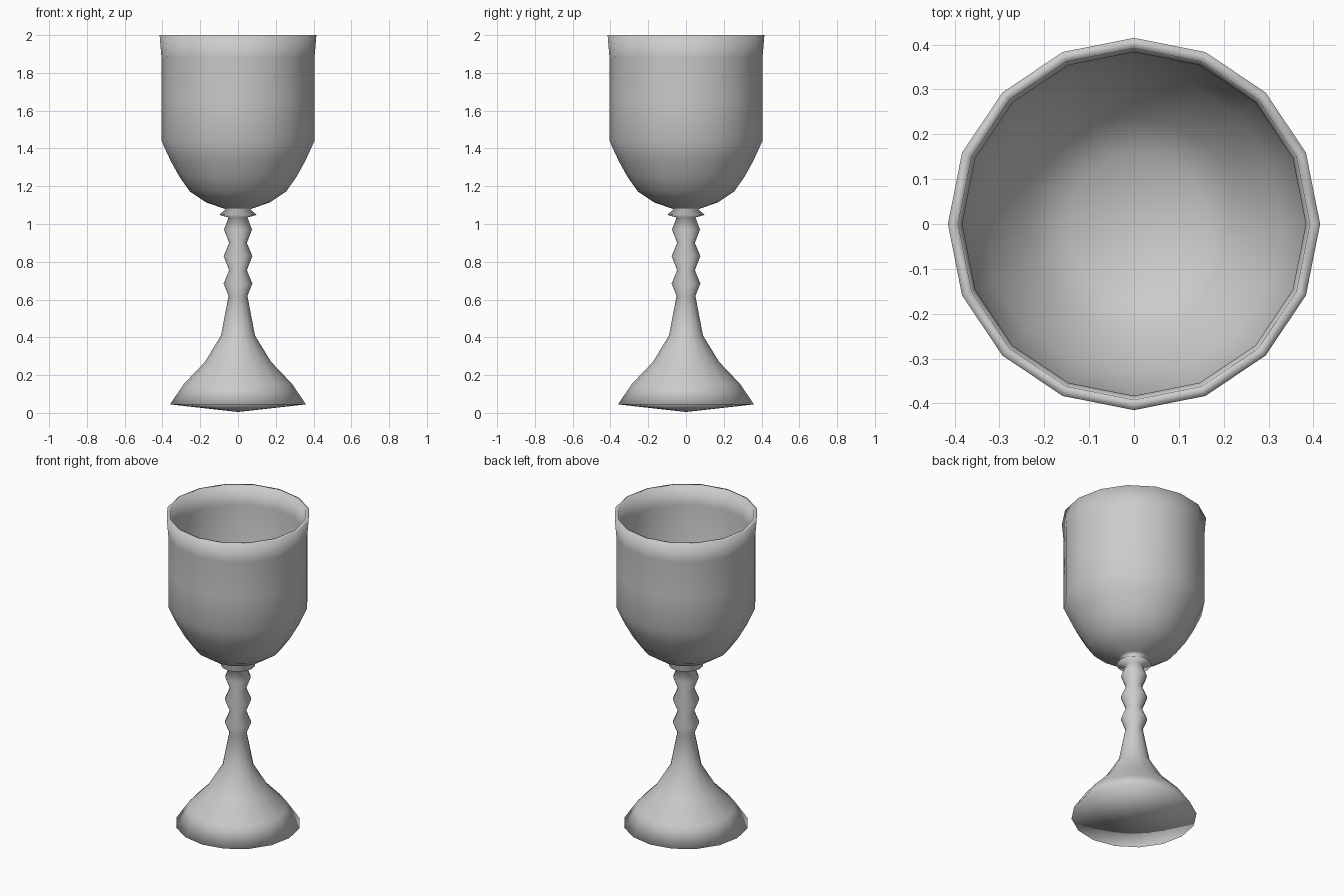
import bpy, bmesh
from math import cos, sin, pi

if "Cube" in bpy.data.objects:
    bpy.data.objects.remove(bpy.data.objects["Cube"])

SIDES = 16

# (radius, height) from the underside tip, up the outside, over the lip and down inside
foot = [(0, 0.005), (0.36, 0.045), (0.285, 0.155), (0.175, 0.27), (0.09, 0.41)]
stem = [(0.05, 0.62), (0.076, 0.685), (0.047, 0.755), (0.076, 0.83),
        (0.047, 0.90), (0.074, 0.97), (0.05, 1.035)]
collar = [(0.10, 1.048), (0.065, 1.078)]
bowl_outside = [(0.09, 1.087), (0.17, 1.115), (0.255, 1.172), (0.31, 1.25),
                (0.357, 1.335), (0.405, 1.44), (0.405, 1.66), (0.405, 1.88), (0.415, 2.0)]
bowl_inside = [(0.392, 2.0), (0.383, 1.88), (0.383, 1.45), (0.335, 1.345),
               (0.24, 1.19), (0.155, 1.135), (0, 1.11)]


def lathe(name, profile, sides):
    """Revolve a profile about z; zero-radius points become poles."""
    bm = bmesh.new()
    rings = []
    for r, z in profile:
        if r == 0:
            rings.append([bm.verts.new((0, 0, z))] * sides)
        else:
            rings.append([bm.verts.new((r * cos(2 * pi * i / sides),
                                        r * sin(2 * pi * i / sides), z))
                          for i in range(sides)])
    for low, high in zip(rings, rings[1:]):
        for i in range(sides):
            j = (i + 1) % sides
            corners = dict.fromkeys((low[i], low[j], high[j], high[i]))
            bm.faces.new(list(corners)).smooth = True
    bmesh.ops.recalc_face_normals(bm, faces=bm.faces)
    mesh = bpy.data.meshes.new(name)
    bm.to_mesh(mesh)
    bm.free()
    obj = bpy.data.objects.new(name, mesh)
    bpy.context.collection.objects.link(obj)
    return obj


# One continuous smooth-shaded turned goblet
lathe("goblet", foot + stem + collar + bowl_outside + bowl_inside, SIDES)
